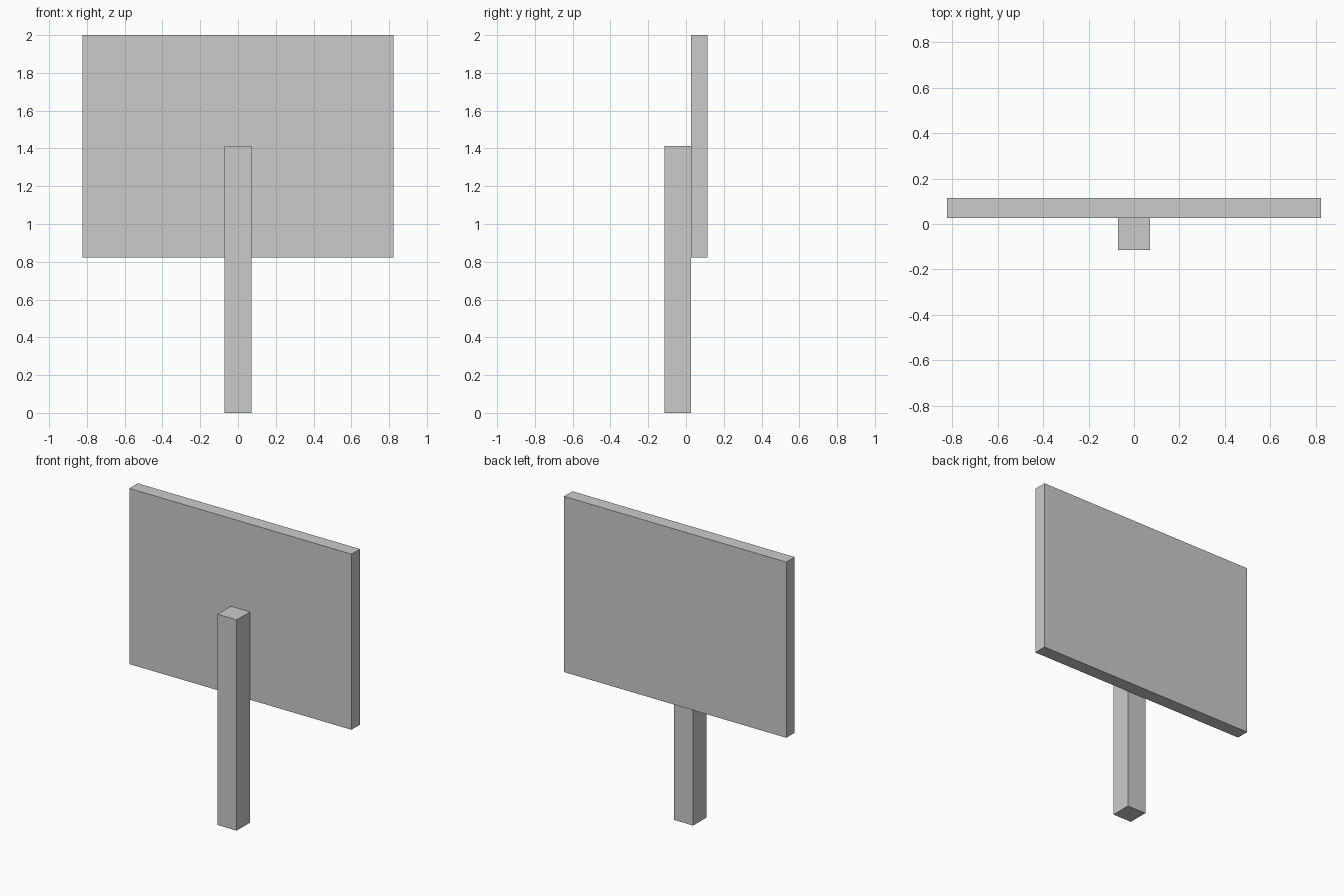
import bpy

if "Cube" in bpy.data.objects:
    bpy.data.objects.remove(bpy.data.objects["Cube"])


def box(name, lo, hi):
    """Axis-aligned box between two corners."""
    centre = [(a + b) / 2 for a, b in zip(lo, hi)]
    size = [b - a for a, b in zip(lo, hi)]
    bpy.ops.mesh.primitive_cube_add(size=1, location=centre)
    obj = bpy.context.object
    obj.name = name
    obj.scale = size
    bpy.ops.object.transform_apply(location=False, rotation=False, scale=True)
    return obj


POST_HALF = 0.0706
JOIN_Y = 0.0255      # plane where the post meets the board
HALF_DEPTH = 0.1147

# Square post standing on the ground
box("sign_post", (-POST_HALF, -HALF_DEPTH, 0), (POST_HALF, JOIN_Y, 1.412))

# Flat board fixed behind the post
box("sign_board", (-0.8235, JOIN_Y, 0.8235), (0.8235, HALF_DEPTH, 2.0))
